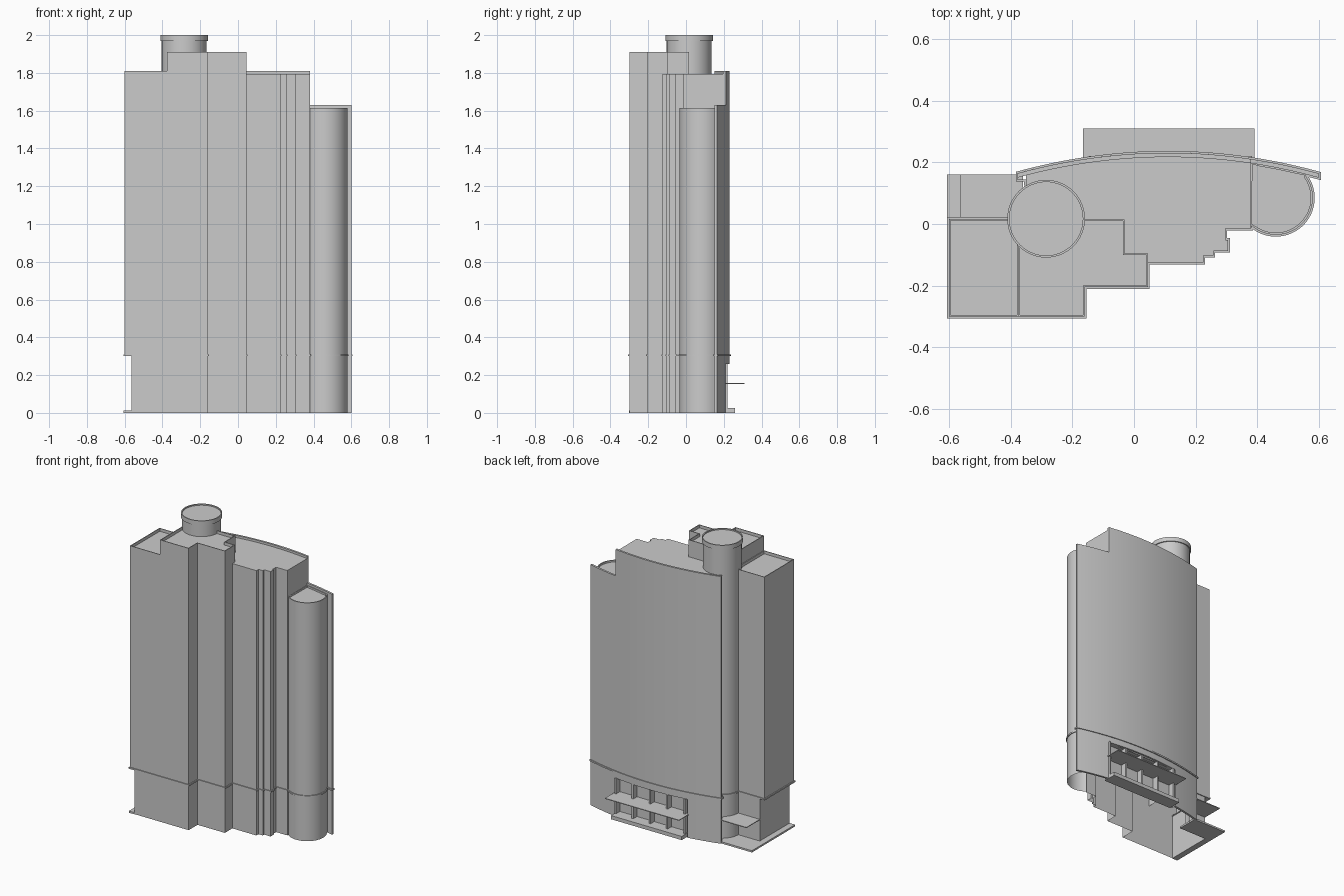
import bpy, bmesh, math
from mathutils import Vector

if "Cube" in bpy.data.objects:
    bpy.data.objects.remove(bpy.data.objects["Cube"])


def finish(name, bm, smooth=False, recalc=True):
    if recalc:
        bmesh.ops.recalc_face_normals(bm, faces=bm.faces)
    me = bpy.data.meshes.new(name)
    bm.to_mesh(me)
    bm.free()
    ob = bpy.data.objects.new(name, me)
    bpy.context.collection.objects.link(ob)
    if smooth:
        bpy.ops.object.select_all(action='DESELECT')
        ob.select_set(True)
        bpy.context.view_layer.objects.active = ob
        bpy.ops.object.shade_smooth_by_angle(angle=math.radians(30))
    return ob


def prism(name, pts, z0, z1, parapet=0, top=True, bottom=False, smooth=False):
    """Extrude a counter-clockwise plan; an optional parapet rims a sunken roof."""
    bm = bmesh.new()
    lo = [bm.verts.new((x, y, z0)) for x, y in pts]
    hi = [bm.verts.new((x, y, z1)) for x, y in pts]
    n = len(pts)
    for i in range(n):
        j = (i + 1) % n
        bm.faces.new((lo[i], lo[j], hi[j], hi[i]))
    if bottom:
        bm.faces.new(lo[::-1])
    if top:
        roof = bm.faces.new(hi)
        bm.normal_update()
        if parapet:
            bmesh.ops.inset_region(bm, faces=[roof], thickness=0.007)
            roof = bmesh.ops.extrude_discrete_faces(bm, faces=[roof])['faces'][0]
            bmesh.ops.translate(bm, verts=roof.verts, vec=(0, 0, -parapet))
    return finish(name, bm, smooth, recalc=False)


def box(name, x0, x1, y0, y1, z0, z1):
    return prism(name, [(x0, y0), (x1, y0), (x1, y1), (x0, y1)], z0, z1, bottom=True)


def arc(cx, cy, r, a0, a1, n):
    return [(cx + r * math.cos(math.radians(a0 + (a1 - a0) * i / n)),
             cy + r * math.sin(math.radians(a0 + (a1 - a0) * i / n))) for i in range(n + 1)]


def bow(x0, x1, inset=0.0, n=24):
    """Points along the bowed rear wall."""
    xs = [x0 + (x1 - x0) * i / n for i in range(n + 1)]
    return [(x, 0.231 - 0.28 * (x - 0.11) ** 2 - inset) for x in xs]


def bow_wall(name, x0, x1, z0, z1):
    pts = bow(x0, x1, 0.014) + bow(x1, x0)
    return prism(name, pts, z0, z1, bottom=True, smooth=True)


def band(name, pts, d, z0, z1):
    """String course: a ring running round a plan, projecting by d."""
    n = len(pts)
    out = []
    for i in range(n):
        p, a, b = (Vector(pts[k % n]) for k in (i, i - 1, i + 1))
        e, f = (p - a).normalized(), (b - p).normalized()
        m = Vector((e.y, -e.x)) + Vector((f.y, -f.x))
        out.append(p + m * (2 * d / max(m.length_squared, 1.0)))
    bm = bmesh.new()
    loops = [[bm.verts.new((p[0], p[1], z)) for p in ring]
             for ring, z in ((pts, z0), (out, z0), (out, z1), (pts, z1))]
    for k in range(4):
        a, b = loops[k], loops[(k + 1) % 4]
        for i in range(n):
            j = (i + 1) % n
            bm.faces.new((a[i], a[j], b[j], b[i]))
    return finish(name, bm, True)


# Shared plan pieces
STEPS = [(0.045, -0.125), (0.225, -0.125), (0.225, -0.102), (0.257, -0.102),
         (0.257, -0.087), (0.305, -0.087), (0.305, -0.052), (0.296, -0.052),
         (0.296, -0.015), (0.38, -0.015)]
FRONT = [(-0.16, -0.3), (-0.16, -0.205), (0.045, -0.205)] + STEPS
BAY = arc(0.46, 0.085, 0.12, -131, 35, 28)
TX, TY, TR = -0.285, 0.017, 0.119
TOWER_BACK = arc(TX, TY, TR, 123, 180, 10)
SPLIT = 0.305

# Lower storey, with the entrance recess cut into the rear
lower = ([(-0.565, -0.3)] + FRONT + BAY + bow(0.558, 0.385, 0.014, 6)
         + [(0.385, 0.18), (-0.16, 0.18)] + bow(-0.16, -0.35, 0.014, 6)
         + TOWER_BACK + [(-0.565, 0.017)])
prism("lower_storey", lower, 0, SPLIT, top=False, smooth=True)
box("side_soffit", -0.6, -0.56, -0.3, 0.017, 0.3, 0.306)

# Upper masses
prism("left_block", [(-0.6, -0.3), (-0.375, -0.3), (-0.375, 0.017), (-0.6, 0.017)],
      SPLIT, 1.81, parapet=0.02)
prism("tall_block", [(-0.375, -0.3)] + FRONT[:3] + [(0.045, -0.095), (-0.03, -0.095),
      (-0.03, 0.015), (-0.375, 0.015)], SPLIT, 1.91, parapet=0.02)
prism("main_block", STEPS + bow(0.38, -0.35, 0.012) + [(-0.35, 0.015), (-0.03, 0.015),
      (-0.03, -0.095), (0.045, -0.095)], SPLIT, 1.795, smooth=True)
prism("round_bay", [(0.38, -0.015)] + BAY + bow(0.558, 0.38, 0.012, 6), SPLIT, 1.615,
      parapet=0.012, smooth=True)

# Round tower and its cap
prism("tower", arc(TX, TY, TR, 0, 354.375, 63), SPLIT, 1.975, top=False, smooth=True)
prism("tower_cap", arc(TX, TY, 0.126, 0, 354.375, 63), 1.97, 2.0, parapet=0.008,
      bottom=True, smooth=True)

# Bowed rear wall
bow_wall("rear_wall_main", -0.377, 0.38, SPLIT, 1.81)
bow_wall("rear_wall_low", 0.38, 0.6, SPLIT, 1.63)
bow_wall("rear_wall_base_left", -0.377, -0.16, 0, SPLIT)
bow_wall("rear_wall_base_right", 0.385, 0.6, 0, SPLIT)
bow_wall("entrance_lintel", -0.16, 0.385, 0.26, SPLIT)
box("recess_ceiling", -0.16, 0.385, 0.178, 0.205, 0.26, 0.265)

# String course round the whole building
band_plan = ([(-0.6, -0.3)] + FRONT + BAY + bow(0.558, 0.6, 0.014, 2)
             + bow(0.6, -0.377, 0, 40) + [(-0.377, 0.144), (-0.35, 0.144)]
             + TOWER_BACK + [(-0.6, 0.017)])
band("string_course", band_plan, 0.006, 0.3, 0.31)

# Rear entrance: base, canopy and mullions
box("entrance_base", -0.15, 0.38, 0.17, 0.26, 0, 0.025)
box("entrance_canopy", -0.165, 0.39, 0.17, 0.31, 0.154, 0.159)
for i in range(5):
    x = -0.14 + i * 0.129
    box("entrance_mullion", x - 0.006, x + 0.006, 0.175, 0.22, 0, 0.262)

# Side entrance: ground slab, strip and canopy
box("side_strip", -0.606, -0.565, -0.303, 0.16, 0, 0.012)
box("side_slab", -0.565, -0.36, 0.017, 0.16, 0, 0.012)
box("side_canopy", -0.565, -0.36, 0.017, 0.16, 0.154, 0.159)
